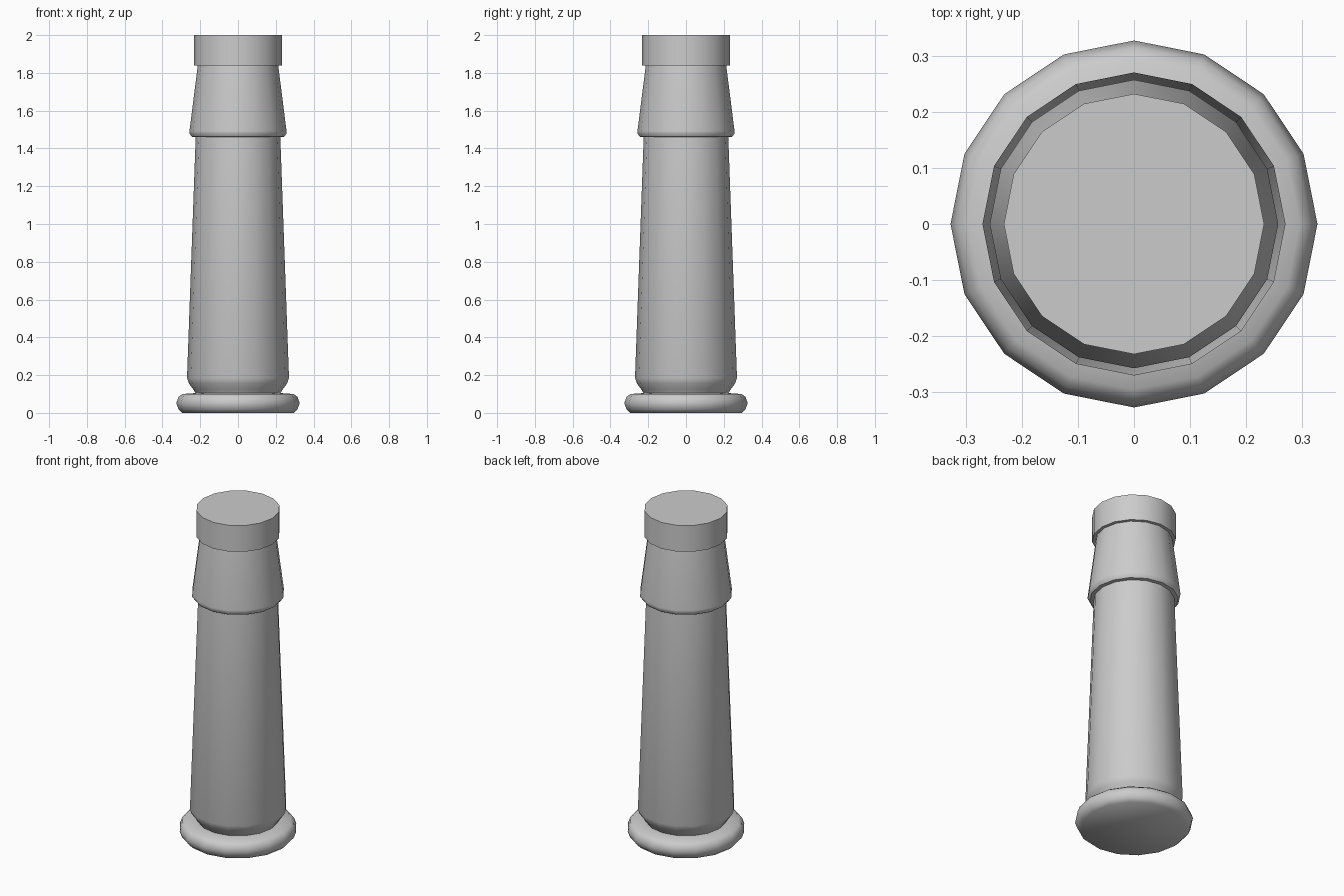
import bpy, bmesh, math

if "Cube" in bpy.data.objects:
    bpy.data.objects.remove(bpy.data.objects["Cube"])

SIDES = 16


def lathe(name, profile, cap_bottom=False, cap_top=False):
    """Revolve (radius, z) points around z into a 16-sided part."""
    bm = bmesh.new()
    rings = []
    for r, z in profile:
        rings.append([bm.verts.new((r * math.cos(2 * math.pi * i / SIDES),
                                    r * math.sin(2 * math.pi * i / SIDES), z))
                      for i in range(SIDES)])
    for a, b in zip(rings, rings[1:]):
        for i in range(SIDES):
            j = (i + 1) % SIDES
            bm.faces.new((a[i], a[j], b[j], b[i]))
    if cap_bottom:
        bm.faces.new(rings[0][::-1])
    if cap_top:
        bm.faces.new(rings[-1])
    mesh = bpy.data.meshes.new(name)
    bm.to_mesh(mesh)
    bm.free()
    obj = bpy.data.objects.new(name, mesh)
    bpy.context.collection.objects.link(obj)
    bpy.ops.object.select_all(action='DESELECT')
    obj.select_set(True)
    bpy.context.view_layer.objects.active = obj
    bpy.ops.object.shade_smooth_by_angle(angle=math.radians(50))
    return obj


# Rounded foot ring
lathe("base_ring", [(0.295, 0), (0.315, 0.02), (0.327, 0.052), (0.315, 0.085),
                    (0.295, 0.10), (0.225, 0.105)], cap_bottom=True)
# Tapered main shaft with rounded lower edge
lathe("shaft", [(0.225, 0.105), (0.237, 0.125), (0.26, 0.155), (0.27, 0.185),
                (0.224, 1.46)])
# Flared collar, overhanging the shaft
lathe("collar", [(0.224, 1.46), (0.245, 1.462), (0.257, 1.48), (0.257, 1.492),
                 (0.213, 1.84)])
# Straight cap with a small overhang
lathe("cap", [(0.213, 1.84), (0.232, 1.84), (0.232, 2.0)], cap_top=True)
